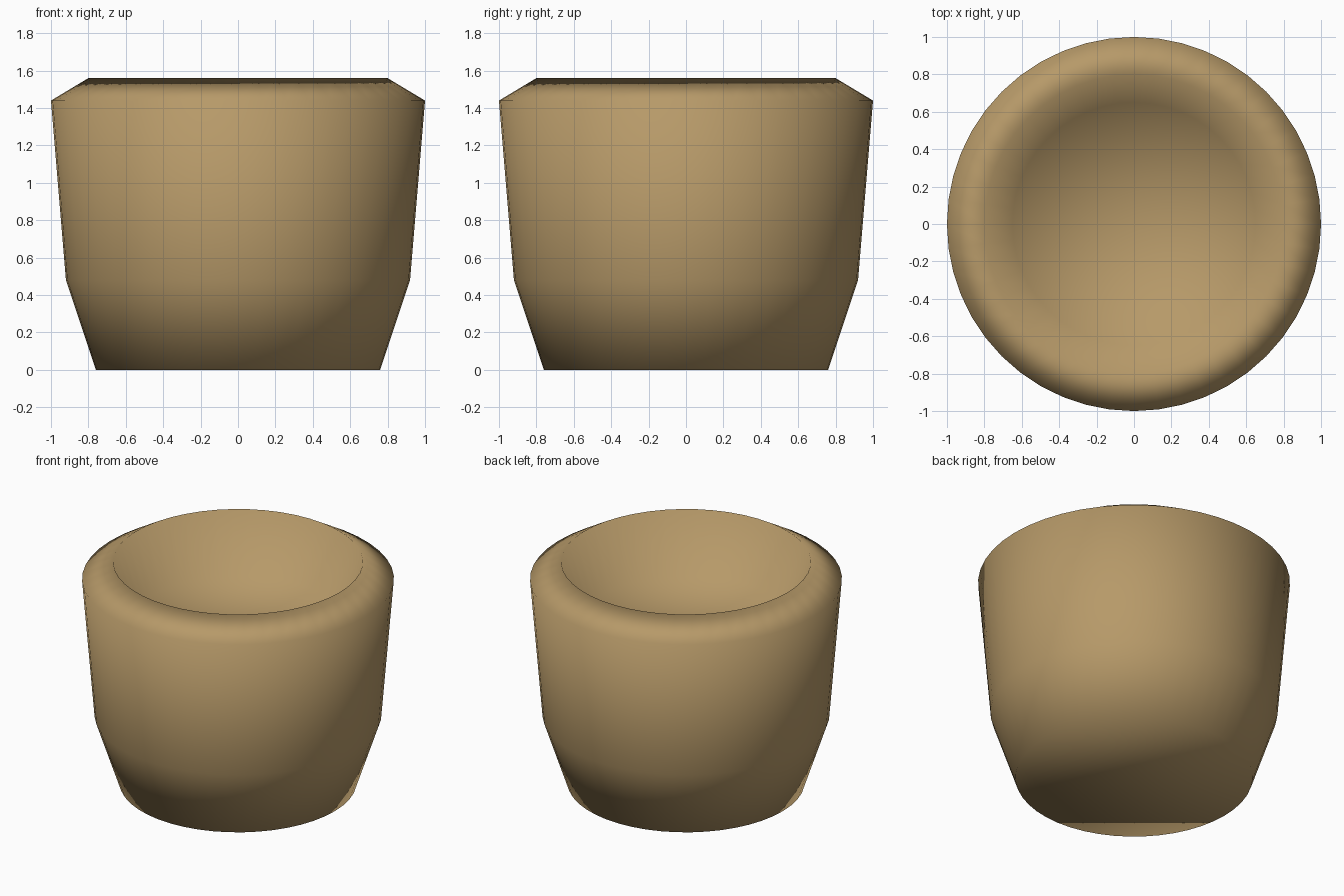
import bpy, bmesh, math

if "Cube" in bpy.data.objects:
    bpy.data.objects.remove(bpy.data.objects["Cube"])

SEGMENTS = 48
# Outer wall from the foot up, over the rim, then down into the bowl (radius, height)
PROFILE = [(0.76, 0.0), (0.92, 0.48), (1.0, 1.44), (0.80, 1.56), (0.65, 1.16)]

bm = bmesh.new()
rings = []
for r, z in PROFILE:
    rings.append([bm.verts.new((r * math.cos(2 * math.pi * i / SEGMENTS),
                                r * math.sin(2 * math.pi * i / SEGMENTS), z))
                  for i in range(SEGMENTS)])

# Walls between neighbouring rings
for low, high in zip(rings, rings[1:]):
    for i in range(SEGMENTS):
        j = (i + 1) % SEGMENTS
        bm.faces.new((low[i], low[j], high[j], high[i]))

# Flat base and bowl floor
bm.faces.new(rings[0][::-1])
centre = bm.verts.new((0, 0, PROFILE[-1][1]))
for i in range(SEGMENTS):
    bm.faces.new((rings[-1][i], rings[-1][(i + 1) % SEGMENTS], centre))

for f in bm.faces:
    f.smooth = True
mesh = bpy.data.meshes.new("pot")
bm.to_mesh(mesh)
bm.free()
pot = bpy.data.objects.new("pot", mesh)
bpy.context.collection.objects.link(pot)

# Tan clay colour
clay = bpy.data.materials.new("clay")
clay.diffuse_color = (0.47, 0.32, 0.14, 1)
clay.use_nodes = True
clay.node_tree.nodes["Principled BSDF"].inputs["Base Color"].default_value = clay.diffuse_color
mesh.materials.append(clay)
